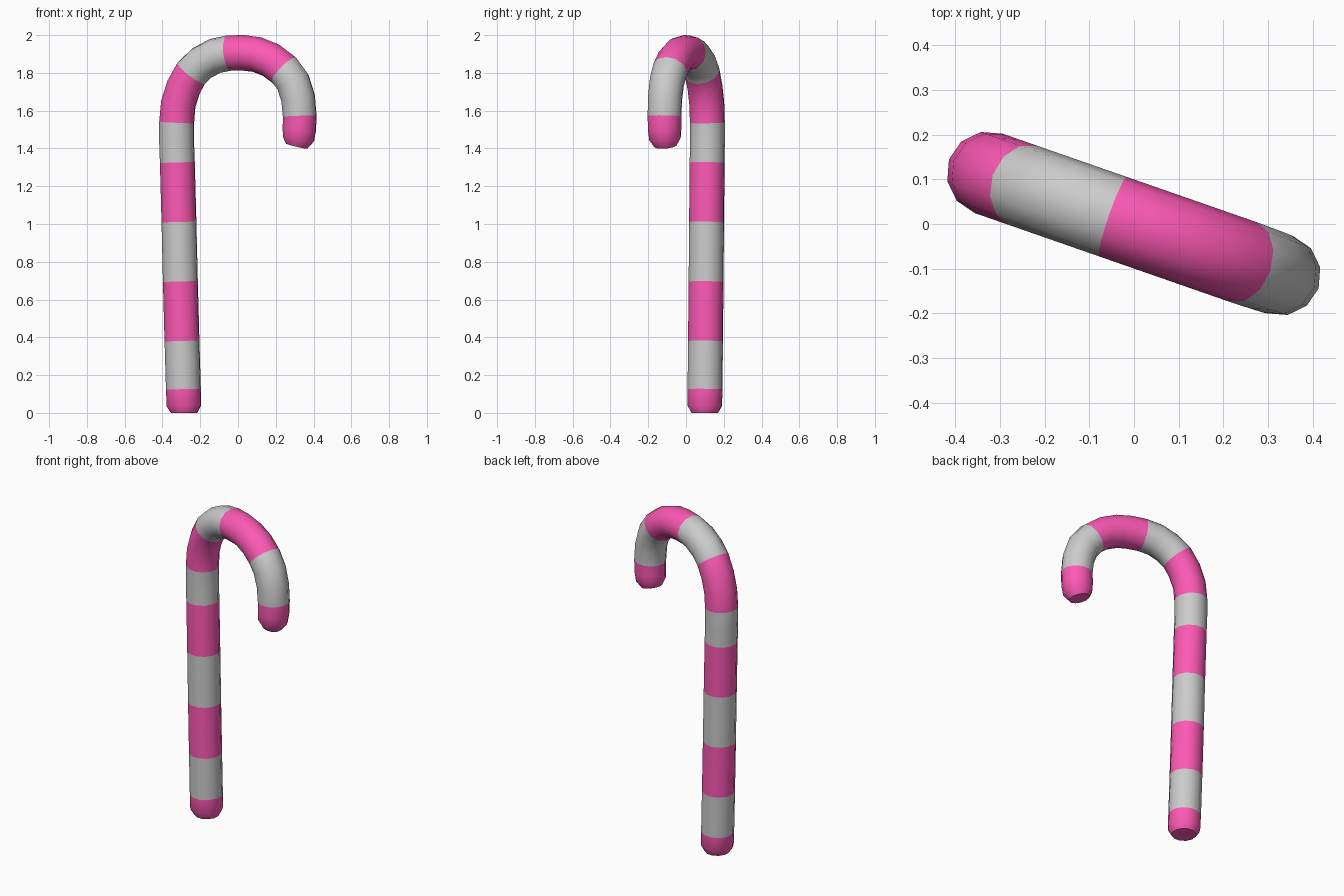
import bpy, bmesh, math
from mathutils import Vector, Matrix

if "Cube" in bpy.data.objects:
    bpy.data.objects.remove(bpy.data.objects["Cube"])

SIDES = 12
TURN = Matrix.Rotation(math.radians(-19.2), 3, 'Z')

# Centreline by stripe: (distance along hook plane, height, radius)
# Each stripe starts on the last ring of the one before it
stripes = [
    [(-0.302, 0, 0.071), (-0.303, 0.037, 0.093), (-0.306, 0.125, 0.094)],
    [(-0.314, 0.38, 0.094)],
    [(-0.323, 0.695, 0.094)],
    [(-0.331, 1.01, 0.094)],
    [(-0.340, 1.325, 0.094)],
    [(-0.344, 1.43, 0.094), (-0.344, 1.537, 0.094)],
    [(-0.335, 1.635, 0.094), (-0.305, 1.725, 0.094), (-0.261, 1.80, 0.094)],
    [(-0.203, 1.852, 0.094), (-0.128, 1.89, 0.094), (-0.05, 1.905, 0.094)],
    [(0.03, 1.906, 0.094), (0.105, 1.897, 0.094), (0.185, 1.867, 0.094),
     (0.258, 1.815, 0.094)],
    [(0.308, 1.752, 0.093), (0.337, 1.667, 0.092), (0.346, 1.572, 0.091)],
    [(0.344, 1.50, 0.09), (0.339, 1.45, 0.085), (0.330, 1.413, 0.06)],
]


def material(name, color):
    m = bpy.data.materials.new(name)
    m.diffuse_color = color
    m.use_nodes = True
    m.node_tree.nodes["Principled BSDF"].inputs["Base Color"].default_value = m.diffuse_color
    return m


def build_cane():
    rings = [(p, i % 2) for i, s in enumerate(stripes) for p in s]
    pts = [Vector((p[0], 0, p[1])) for p, _ in rings]
    bm = bmesh.new()
    loops = []
    for i, (p, _) in enumerate(rings):
        t = pts[min(i + 1, len(pts) - 1)] - pts[max(i - 1, 0)]
        t.normalize()
        if i == 0:
            t = Vector((0, 0, 1))          # flat foot on the ground
        side = Vector((0, 1, 0))
        out = side.cross(t)
        loop = []
        for k in range(SIDES):
            a = math.tau * k / SIDES
            co = pts[i] + (out * math.cos(a) + side * math.sin(a)) * p[2]
            loop.append(bm.verts.new(TURN @ co))
        loops.append(loop)
    # Tube walls
    for i in range(1, len(loops)):
        a, b = loops[i - 1], loops[i]
        for k in range(SIDES):
            n = (k + 1) % SIDES
            f = bm.faces.new((a[k], a[n], b[n], b[k]))
            f.material_index = rings[i][1]
    # End caps
    bm.faces.new(loops[0][::-1])
    bm.faces.new(loops[-1])
    bmesh.ops.recalc_face_normals(bm, faces=bm.faces[:])
    me = bpy.data.meshes.new("striped_cane")
    bm.to_mesh(me)
    bm.free()
    ob = bpy.data.objects.new("striped_cane", me)
    bpy.context.collection.objects.link(ob)
    me.materials.append(material("pink", (0.98, 0.10, 0.46, 1)))
    me.materials.append(material("pale", (0.8, 0.8, 0.8, 1)))
    return ob


cane = build_cane()
bpy.context.view_layer.objects.active = cane
cane.select_set(True)
bpy.ops.object.shade_smooth_by_angle(angle=math.radians(45))
